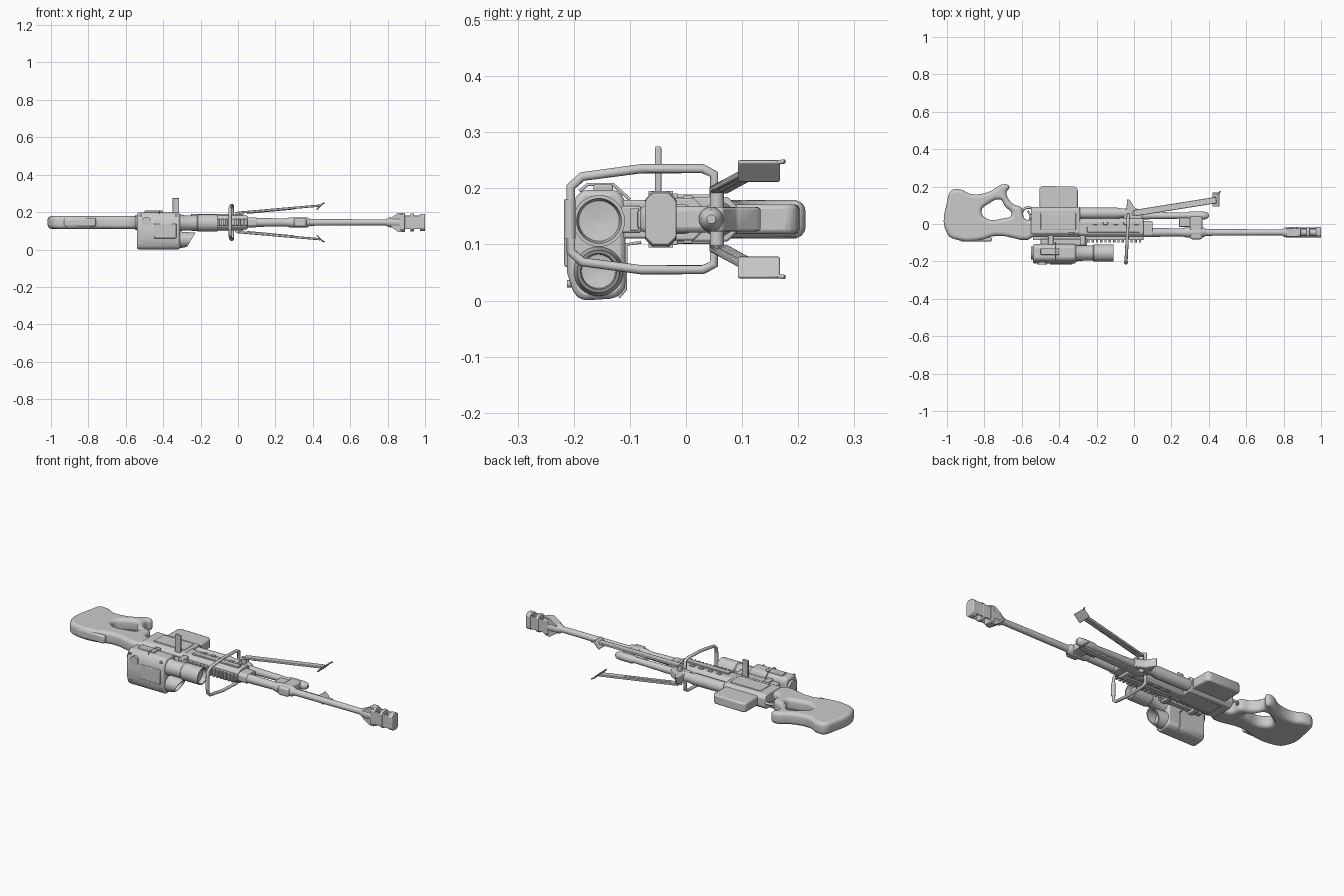
import bpy, bmesh, math
from mathutils import Vector, Matrix

if "Cube" in bpy.data.objects:
    bpy.data.objects.remove(bpy.data.objects["Cube"], do_unlink=True)

MID = 0.145   # lateral centre plane
BORE = -0.045  # barrel axis


def finish(obj, bevel=0.0, angle=35):
    bpy.ops.object.select_all(action='DESELECT')
    obj.select_set(True)
    bpy.context.view_layer.objects.active = obj
    if obj.type == 'CURVE':
        bpy.ops.object.convert(target='MESH')
        obj = bpy.context.object
    if bevel:
        m = obj.modifiers.new("Bevel", 'BEVEL')
        m.width, m.segments, m.limit_method = bevel, 2, 'ANGLE'
    bpy.ops.object.shade_smooth_by_angle(angle=math.radians(angle))
    return obj


def from_bmesh(name, bm, bevel=0.0):
    bmesh.ops.recalc_face_normals(bm, faces=bm.faces)
    me = bpy.data.meshes.new(name)
    bm.to_mesh(me)
    bm.free()
    obj = bpy.data.objects.new(name, me)
    bpy.context.collection.objects.link(obj)
    return finish(obj, bevel)


def box(name, x, y, z, bevel=0.004):
    """Box from (min, max) pairs."""
    bm = bmesh.new()
    bmesh.ops.create_cube(bm, size=1)
    for v in bm.verts:
        v.co = [lo + (c + 0.5) * (hi - lo) for c, (lo, hi) in zip(v.co, (x, y, z))]
    return from_bmesh(name, bm, bevel)


def prism(name, pts, axis, a, b, bevel=0.004):
    """Profile pushed along x (points y,z) or z (points x,y)."""
    bm = bmesh.new()
    f = bm.faces.new([bm.verts.new((a, *p) if axis == 'x' else (*p, a)) for p in pts])
    new = bmesh.ops.extrude_face_region(bm, geom=[f])["geom"]
    shift = Vector((b - a, 0, 0)) if axis == 'x' else Vector((0, 0, b - a))
    bmesh.ops.translate(bm, vec=shift, verts=[g for g in new if isinstance(g, bmesh.types.BMVert)])
    return from_bmesh(name, bm, bevel)


def lathe(name, prof, y, z=MID, segs=32, slant=0.0, slant_from=9.0):
    """Turned part along x from (x, radius) points."""
    bm = bmesh.new()
    rings = []
    for x, r in prof:
        ring = []
        for i in range(segs):
            t = math.tau * i / segs
            dz = r * math.sin(t)
            dx = slant * dz if x > slant_from else 0
            ring.append(bm.verts.new((x + dx, y + r * math.cos(t), z + dz)))
        rings.append(ring)
    for a, b in zip(rings, rings[1:]):
        for i in range(segs):
            j = (i + 1) % segs
            bm.faces.new((a[i], a[j], b[j], b[i]))
    bm.faces.new(rings[0])
    bm.faces.new(rings[-1])
    return from_bmesh(name, bm)


def tube(name, pts, r, cyclic=False, smooth=False):
    cu = bpy.data.curves.new(name, 'CURVE')
    cu.dimensions, cu.bevel_depth, cu.bevel_resolution = '3D', r, 3
    cu.use_fill_caps = True
    s = cu.splines.new('BEZIER')
    s.bezier_points.add(len(pts) - 1)
    for bp, p in zip(s.bezier_points, pts):
        bp.co = p
        bp.handle_left_type = bp.handle_right_type = 'AUTO' if smooth else 'VECTOR'
    s.use_cyclic_u = cyclic
    s.resolution_u = 6 if smooth else 2
    obj = bpy.data.objects.new(name, cu)
    bpy.context.collection.objects.link(obj)
    return finish(obj, angle=60)


# Thumbhole stock: rounded filled outline with a hole
def stock():
    outer = [(-.997, .13), (-.975, .18), (-.93, .185), (-.87, .16), (-.78, .17), (-.69, .213),
             (-.667, .2), (-.682, .165), (-.65, .11), (-.6, .085), (-.585, .03), (-.53, .01),
             (-.53, -.063), (-.74, -.063), (-.83, -.088), (-.93, -.088), (-.997, -.055)]
    hole = [(-.815, .07), (-.775, .11), (-.715, .13), (-.69, .095), (-.655, .05), (-.7, .03), (-.79, .03)]
    cu = bpy.data.curves.new("stock", 'CURVE')
    cu.dimensions, cu.fill_mode = '2D', 'BOTH'
    cu.extrude, cu.bevel_depth, cu.bevel_resolution, cu.offset = .014, .02, 3, -.02
    for loop in (outer, hole):
        s = cu.splines.new('BEZIER')
        s.bezier_points.add(len(loop) - 1)
        for bp, p in zip(s.bezier_points, loop):
            bp.co = (*p, 0)
            bp.handle_left_type = bp.handle_right_type = 'AUTO'
        s.use_cyclic_u, s.resolution_u = True, 5
    obj = bpy.data.objects.new("stock", cu)
    obj.location.z = MID
    bpy.context.collection.objects.link(obj)
    finish(obj, angle=50)


stock()
box("cheek_rest", (-.93, -.76), (-.094, -.07), (MID - .022, MID + .022), .008)

# Receiver, fore-end and top rail
def octagon(y0, y1, half, c):
    return [(y0 + c, MID - half), (y1 - c, MID - half), (y1, MID - half + c), (y1, MID + half - c),
            (y1 - c, MID + half), (y0 + c, MID + half), (y0, MID + half - c), (y0, MID - half + c)]


prism("receiver", octagon(-.066, .092, .04, .018), 'x', -.55, -.29)
prism("fore_end", octagon(-.068, .03, .038, .016), 'x', -.3, .05)
prism("fore_end_nose", octagon(-.07, .015, .026, .012), 'x', .04, .1)
box("rail_base", (-.54, .05), (-.086, -.06), (MID - .016, MID + .016), .002)
for i in range(13):
    x = -.25 + i * .023
    box("rail_tooth", (x, x + .012), (-.1, -.084), (MID - .02, MID + .02), .002)
for s in (-1, 1):
    box("side_rail", (-.25, .03), (-.045, -.015), sorted((MID + s * .036, MID + s * .046)), .002)
    box("receiver_plate", (-.5, -.31), (-.03, .06), sorted((MID + s * .037, MID + s * .044)), .003)
    for i in range(5):
        x = -.22 + i * .055
        box("vent_rib", (x, x + .025), (-.005, .012), sorted((MID + s * .034, MID + s * .043)), .002)
lathe("gas_tube", [(-.3, .03), (-.1, .031), (-.07, .026), (-.03, .026)], .058)
box("charging_handle", (-.35, -.315), (-.055, -.044), (.17, .275), .003)

# Magazine
prism("magazine", [(-.505, .08), (-.3, .08), (-.3, .185), (-.315, .2), (-.49, .203), (-.505, .195)],
      'z', MID - .026, MID + .026, .008)

# Trigger and guard
ring = [(-.565 + .036 * math.cos(t * math.tau / 12), .05 + .038 * math.sin(t * math.tau / 12), MID) for t in range(12)]
tube("trigger_guard", ring, .007, cyclic=True, smooth=True)
tube("trigger", [(-.56, .015, MID), (-.555, .045, MID), (-.568, .07, MID)], .005, smooth=True)

# Barrel, gas block and lower tube
lathe("barrel", [(-.3, .024), (.1, .024), (.3, .02), (.38, .018), (.8, .016), (.82, .016)], BORE)
lathe("barrel_collar", [(.25, .02), (.28, .027), (.37, .027), (.385, .018)], BORE)
box("gas_block", (.3, .365), (-.082, .045), (MID - .024, MID + .024), .01)
lathe("lower_tube", [(-.05, .022), (.28, .016), (.3, .022), (.37, .022), (.39, .018), (.4, .008)], .045)
box("front_sight_base", (.24, .31), (-.015, .035), (MID - .014, MID + .014), .004)

# Muzzle brake: flared neck, baffles and bridging plates
lathe("brake_neck", [(.79, .016), (.805, .025), (.83, .028), (.87, .028)], BORE)


def baffle(x0, x1, half):
    prism("brake_baffle", octagon(BORE - .028, BORE + .028, half, .014), 'x', x0, x1, .003)


prism("brake_flare", [(.815, MID - .022), (.855, MID - .05), (.88, MID - .05), (.88, MID + .05),
                      (.855, MID + .05), (.815, MID + .022)], 'z', 0, 1, 0).matrix_world = (
    Matrix.Translation((0, BORE + .022, 0)) @ Matrix(((1, 0, 0, 0), (0, 0, -.044, 0), (0, 1, 0, 0), (0, 0, 0, 1))))
baffle(.865, .892, .05)
baffle(.922, .94, .048)
baffle(.972, 1.0, .046)
for s in (-1, 1):
    box("brake_plate", (.87, .99), sorted((BORE + s * .017, BORE + s * .026)), (MID - .036, MID + .036), .003)
lathe("brake_core", [(.87, .018), (1.0, .018), (1.0, .012), (.97, .012)], BORE)

# Carry handle loop
half = [(.05, .04), (.05, .08), (.03, .09), (-.08, .09), (-.185, .076), (-.205, .058)]
loop = [(y, MID + d) for y, d in half] + [(y, MID - d) for y, d in reversed(half)]
tube("carry_handle", [(-.03 + (y - .05) * .05, y, z) for y, z in loop], .0085)
tube("handle_grip", [(-.043, -.207, MID - .035), (-.043, -.207, MID + .035)], .0105)

# Bipod mount, legs and feet
prism("bipod_mount", [(-.06, .02), (.04, .02), (.05, .065), (.0, .09), (-.02, .125), (-.035, .135), (-.04, .09)],
      'z', MID - .022, MID + .022, .005)
tube("bipod_hinge", [(.0, .055, MID - .055), (.0, .055, MID + .055)], .013)


def beam(name, a, b, wide, thick):
    a, b = Vector(a), Vector(b)
    obj = box(name, (0, (b - a).length), (-wide / 2, wide / 2), (-thick / 2, thick / 2), .003)
    u = (b - a).normalized()
    w = u.cross(Vector((0, 1, 0))).normalized()
    obj.matrix_world = Matrix.Translation(a) @ Matrix((u, w.cross(u), w)).transposed().to_4x4()


for s in (-1, 1):
    beam("bipod_leg", (.0, .058, MID + s * .052), (.44, .128, MID + s * .09), .034, .012)
    beam("bipod_leg_channel", (.05, .066, MID + s * .052), (.3, .108, MID + s * .075), .02, .012)
    beam("bipod_foot", (.42, .13, MID + s * .068), (.457, .13, MID + s * .104), .075, .007)
    tube("foot_spike", [(.45, .155, MID + s * .1), (.46, .176, MID + s * .103)], .004)

# Sight housing with its two lenses
prism("sight_housing", [(-.2, .012), (-.185, .0), (-.125, .004), (-.108, .02), (-.108, .18), (-.122, .197),
                        (-.185, .197), (-.2, .18), (-.212, .15), (-.212, .05)], 'x', -.54, -.31, .01)
lathe("main_objective", [(-.33, .044), (-.3, .044), (-.295, .041), (-.22, .041), (-.215, .046), (-.11, .046),
                         (-.11, .04), (-.135, .036), (-.14, .0005)], -.155, .142)
lathe("lower_objective", [(-.33, .046), (-.3, .043), (-.25, .038), (-.25, .032), (-.29, .03), (-.295, .0005)],
      -.156, .052, slant=.6, slant_from=-.26)
lathe("eyepiece", [(-.552, .025), (-.552, .034), (-.53, .036)], -.155, .142)
tube("range_knob", [(-.49, -.2, .15), (-.49, -.217, .15)], .026)
box("sight_panel", (-.45, -.33), (-.217, -.2), (.06, .14), .004)
box("sight_mount", (-.5, -.25), (-.115, -.08), (MID - .024, MID + .024), .004)
box("battery_cap", (-.5, -.4), (-.165, -.13), (.19, .208), .004)
tube("latch_lever", [(-.42, -.19, .195), (-.42, -.175, .207), (-.42, -.13, .207), (-.42, -.1, .18)], .003)
tube("lower_latch", [(-.38, -.12, .006), (-.38, -.108, .02), (-.38, -.106, .1), (-.38, -.08, .104)], .003)
for x in (-.52, -.33):
    for z in (.03, .18):
        tube("housing_screw", [(x, -.203, z), (x, -.212, z)], .007)
for x in (-.46, -.29):
    box("mount_clamp", (x, x + .03), (-.112, -.062), (MID - .034, MID + .034), .004)
